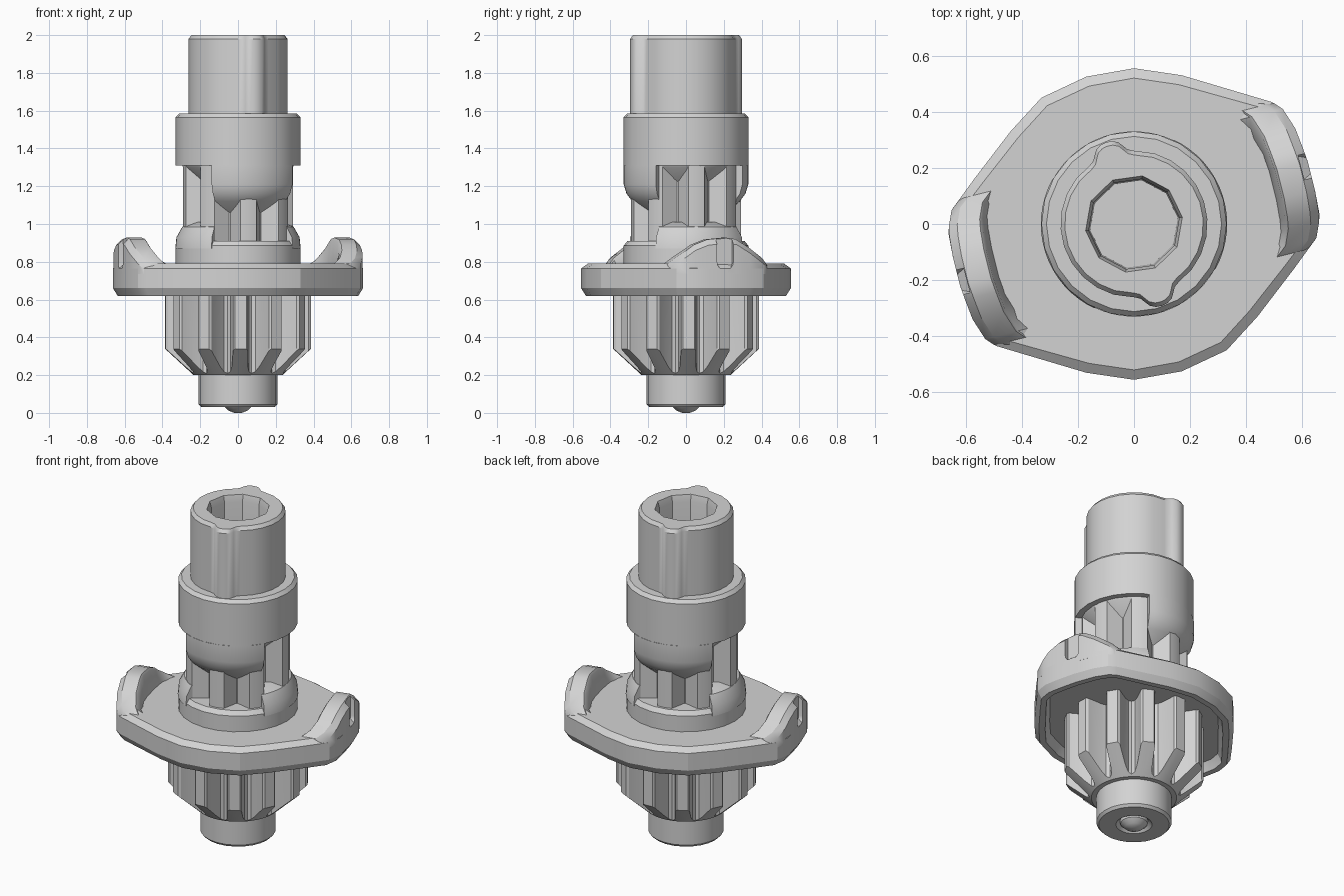
import bpy, bmesh, math
from mathutils import Matrix, Vector

if "Cube" in bpy.data.objects:
    bpy.data.objects.remove(bpy.data.objects["Cube"])

grey = bpy.data.materials.new("plain_grey")
grey.diffuse_color = (0.65, 0.65, 0.65, 1)
grey.use_nodes = True
grey.node_tree.nodes["Principled BSDF"].inputs["Base Color"].default_value = grey.diffuse_color


def finish(name, bm, angle=30):
    bmesh.ops.remove_doubles(bm, verts=bm.verts, dist=1e-5)
    bmesh.ops.recalc_face_normals(bm, faces=bm.faces)
    me = bpy.data.meshes.new(name)
    bm.to_mesh(me)
    bm.free()
    me.materials.append(grey)
    ob = bpy.data.objects.new(name, me)
    bpy.context.collection.objects.link(ob)
    bpy.ops.object.select_all(action='DESELECT')
    ob.select_set(True)
    bpy.context.view_layer.objects.active = ob
    bpy.ops.object.shade_smooth_by_angle(angle=math.radians(angle))
    return ob


def loft(name, loops, close=False, angle=30):
    """Skin equal-length loops; cap both ends unless closed."""
    bm = bmesh.new()
    rings = [[bm.verts.new(p) for p in lp] for lp in loops]
    n = len(rings[0])
    pairs = list(zip(rings, rings[1:])) + ([(rings[-1], rings[0])] if close else [])
    for a, b in pairs:
        for i in range(n):
            j = (i + 1) % n
            bm.faces.new((a[i], a[j], b[j], b[i]))
    if not close:
        bm.faces.new(rings[0])
        bm.faces.new(rings[-1])
    return finish(name, bm, angle)


def polar(r, deg, z):
    a = math.radians(deg)
    return (r * math.cos(a), r * math.sin(a), z)


def lathe(name, prof, seg=24, close=False, phase=0):
    return loft(name, [[polar(r, phase + 360 * i / seg, z) for i in range(seg)]
                       for r, z in prof], close)


def sector(name, prof, a0, a1, seg=16):
    return loft(name, [[polar(r, a0 + (a1 - a0) * i / seg, z) for r, z in prof]
                       for i in range(seg + 1)])


def toothed(name, teeth, z0, z1, phase):
    """Prism whose outline repeats the (radius, degree) points of one tooth."""
    n, pts = teeth
    out = [(r, phase + 360 * k / n + d) for k in range(n) for r, d in pts]
    return loft(name, [[polar(r, d, z) for r, d in out] for z in (z0, z1)])


def boolean(ob, cutter, op):
    m = ob.modifiers.new("cut", 'BOOLEAN')
    m.object, m.operation, m.solver = cutter, op, 'EXACT'
    bpy.ops.object.select_all(action='DESELECT')
    bpy.context.view_layer.objects.active = ob
    ob.select_set(True)
    bpy.ops.object.modifier_apply(modifier="cut")
    bpy.data.objects.remove(cutter)
    bpy.ops.object.shade_smooth_by_angle(angle=math.radians(30))


# Tip: short journal with a dimple and a small domed centre
lathe("bottom_journal", [(0.07, 0.06), (0.1, 0.03), (0.195, 0.03), (0.208, 0.045),
                         (0.208, 0.3), (0.07, 0.3)], 24, True)
lathe("tip_dome", [(0.02, 0.0), (0.05, 0.012), (0.075, 0.035), (0.085, 0.1)], 16)

# Pinion, with its teeth trimmed by a cone at the lower end
gear = toothed("pinion_gear", (12, [(0.245, -15), (0.255, -11), (0.285, -8.5), (0.375, -6),
                                    (0.386, -4.5), (0.386, 4.5), (0.375, 6), (0.285, 8.5),
                                    (0.255, 11)]), 0.15, 0.72, 2)
cone = lathe("trim_cone", [(0.235, 0.2), (0.4, 0.352), (0.4, 0.73)], 48)
boolean(gear, cone, 'INTERSECT')

# Flange: half outline turned by 180 degrees, hollow underneath
half = [(.65, -.05), (.662, .03), (.645, .12), (.62, .22), (.575, .34), (.53, .41),
        (.49, .435), (.17, .53), (0, .555), (-.17, .525), (-.33, .45), (-.44, .33),
        (-.57, .16)]
outline = [Vector(p) for p in half + [(-x, -y) for x, y in half]]


def ring(inset, z):
    return [(*(p * (1 - inset / p.length)), z) for p in outline]


loft("flange", [ring(.085, .672), ring(.07, .645), ring(.06, .62),
                ring(.025, .62), ring(0, .66), ring(0, .765), ring(.035, .79)], angle=22)

# Two curved rim lugs: x, y on the rim and crest height
crest = [(.47, .437, .78), (.50, .43, .792), (.53, .41, .82), (.575, .34, .875),
         (.602, .27, .92), (.62, .22, .928), (.645, .12, .918), (.657, .05, .89),
         (.66, .01, .86), (.65, -.05, .82), (.62, -.09, .79)]
for side in (1, -1):
    loops = []
    for x, y, h in crest:
        foot = .14 + .35 * max(0, y - .3)
        sec = [(0, .735), (0, h - .03), (.03, h), (.11, h), (.118, h - .012),
               (foot, .775), (foot, .735)]
        loops.append([(side * (x - d), side * (y - .25 * d), z) for d, z in sec])
    lug = loft("rim_lug", loops, angle=30)
    # U-shaped notch in the outer wall
    a = math.radians(15)
    arch = [(.045 * math.cos(t), .80 + .045 * math.sin(t))
            for t in [math.pi * (1 + i / 8) for i in range(9)]] + [(.045, 1), (-.045, 1)]
    cut = loft("notch_cutter", [[(d, u, z) for u, z in arch] for d in (-.035, .1)])
    cut.data.transform(Matrix.Rotation(math.pi if side < 0 else 0, 4, 'Z')
                       @ Matrix.Translation((.63, .21, 0)) @ Matrix.Rotation(a, 4, 'Z'))
    boolean(lug, cut, 'DIFFERENCE')

# Hub on top of the flange
lathe("hub", [(0.33, 0.75), (0.33, 0.885), (0.31, 0.91)])


def bore():
    return lathe("bore_cutter", [(0.158, 0.95), (0.163, 1.96), (0.174, 2.0), (0.174, 2.1)],
                 10, phase=8)


# Core between hub and collar, with wide V grooves
core = toothed("grooved_core", (8, [(0.215, -1), (0.215, 1), (0.292, 14), (0.295, 22.5),
                                    (0.292, 31)]), 0.88, 1.36, -11.5)
boolean(core, bore(), 'DIFFERENCE')

# Collar with a conical underside and a bevelled upper edge
lathe("collar", [(0.2, 1.21), (0.29, 1.3), (0.295, 1.31), (0.33, 1.31), (0.33, 1.565),
                 (0.312, 1.585), (0.2, 1.585)], 24, True)

# Skirts under the collar, and the raised hub shoulders between them
for turn in (0, 180):
    sector("collar_skirt", [(.19, 1.04), (.285, 1.12), (.315, 1.16), (.33, 1.21),
                            (.33, 1.311), (.19, 1.311)], -115 + turn, -29 + turn)
    sector("hub_shoulder", [(.19, .87), (.332, .87), (.326, .93), (.295, .985),
                            (.24, 1.01), (.19, 1.01)], -29 + turn, 65 + turn)

# Upper sleeve with two blended key ribs and a ten-sided bore
bump = {0: .308, 4: .306, 8: .297, 11: .281, 14: .267, 19: .261}
arc = []
for base in (-71, 109):
    arc += [(base + d, bump[abs(d)]) for d in (-19, -14, -11, -8, -4, 0, 4, 8, 11, 14, 19)]
    arc += [(base + d, .262) for d in range(33, 155, 14)]
sleeve = loft("upper_sleeve", [[polar(r - i, a, z) for a, r in arc]
                               for i, z in ((0, 1.355), (0, 1.98), (.015, 2.0))])
boolean(sleeve, bore(), 'DIFFERENCE')
